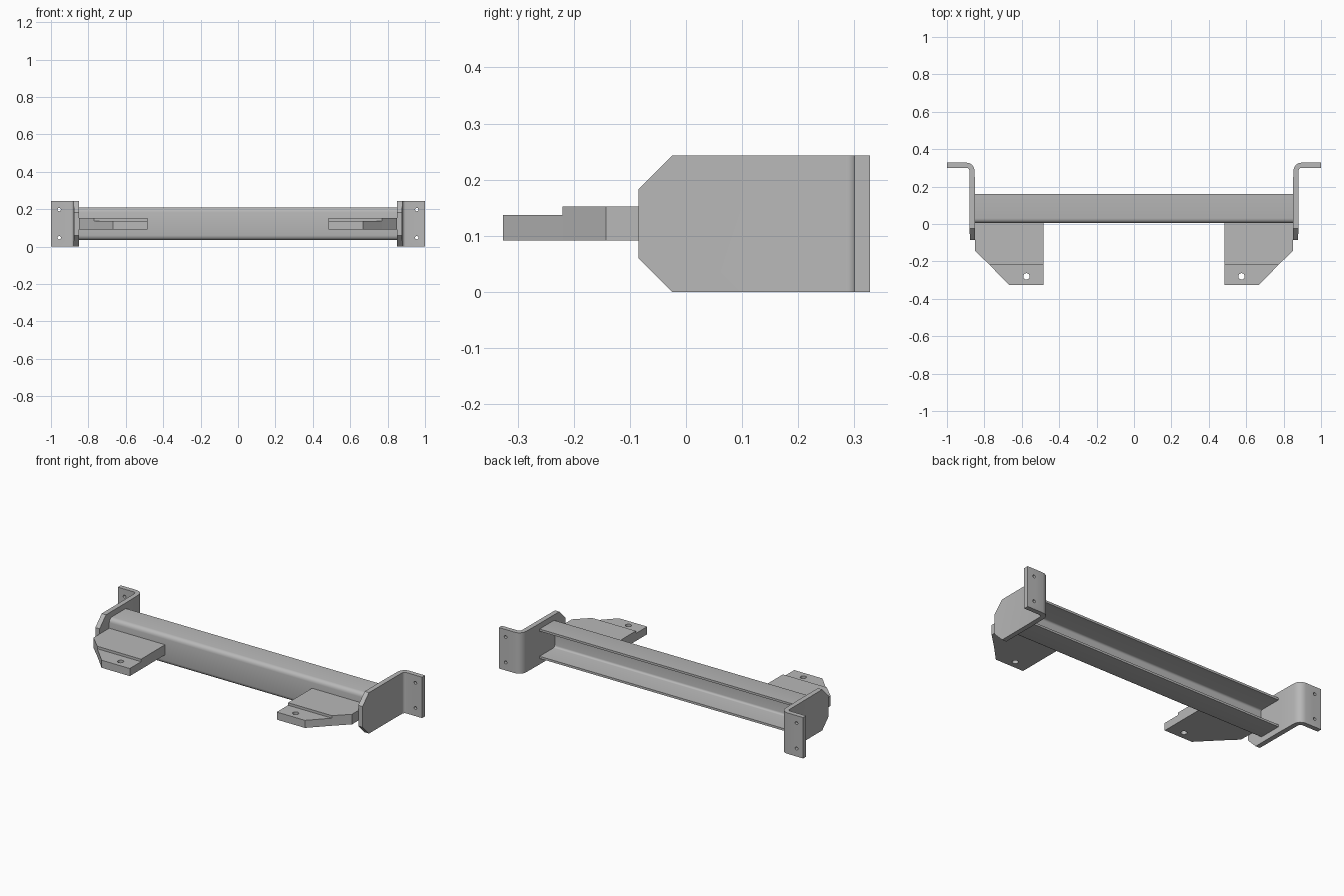
import bpy, bmesh, math
from mathutils import Vector, Matrix

cube = bpy.data.objects.get("Cube")
if cube:
    bpy.data.objects.remove(cube)

steel = bpy.data.materials.new("grey_steel")
steel.use_nodes = True
colour = (0.48, 0.48, 0.48, 1)
steel.diffuse_color = colour
steel.node_tree.nodes["Principled BSDF"].inputs["Base Color"].default_value = colour


def finish(name, bm):
    bmesh.ops.recalc_face_normals(bm, faces=bm.faces)
    mesh = bpy.data.meshes.new(name)
    bm.to_mesh(mesh)
    bm.free()
    mesh.materials.append(steel)
    obj = bpy.data.objects.new(name, mesh)
    bpy.context.collection.objects.link(obj)
    return obj


def extrude(name, points, offset):
    """Extrude a closed outline of 3D points along an offset."""
    bm = bmesh.new()
    face = bm.faces.new([bm.verts.new(p) for p in points])
    result = bmesh.ops.extrude_face_region(bm, geom=[face], use_keep_orig=True)
    moved = [v for v in result["geom"] if isinstance(v, bmesh.types.BMVert)]
    bmesh.ops.translate(bm, verts=moved, vec=offset)
    return finish(name, bm)


def arc(cx, cy, r, start, end, steps=4):
    """Points of a rounded corner, angles in degrees."""
    angles = [math.radians(start + (end - start) * i / steps) for i in range(steps + 1)]
    return [(cx + r * math.cos(a), cy + r * math.sin(a)) for a in angles]


def drill(obj, centre, radius, axis):
    """Cut a round hole and remove the cutter."""
    bm = bmesh.new()
    turn = Vector((0, 0, 1)).rotation_difference(Vector(axis)).to_matrix().to_4x4()
    bmesh.ops.create_cone(bm, cap_ends=True, segments=20, radius1=radius, radius2=radius,
                          depth=0.2, matrix=Matrix.Translation(centre) @ turn)
    cutter = finish("hole_cutter", bm)
    cutter.hide_render = True
    mod = obj.modifiers.new("hole", "BOOLEAN")
    mod.operation, mod.solver, mod.object = "DIFFERENCE", "EXACT", cutter
    graph = bpy.context.evaluated_depsgraph_get()
    mesh = bpy.data.meshes.new_from_object(obj.evaluated_get(graph))
    obj.modifiers.clear()
    obj.data = mesh
    bpy.data.objects.remove(cutter)


def smooth(obj):
    bpy.ops.object.select_all(action="DESELECT")
    obj.select_set(True)
    bpy.context.view_layer.objects.active = obj
    bpy.ops.object.shade_smooth_by_angle(angle=math.radians(32))


# Channel beam, open to the back, with rounded bends
bottom, top, front, back, wall, bend = 0.035, 0.21, 0.005, 0.16, 0.013, 0.025
near, low, high = front + bend, bottom + bend, top - bend
section = ([(back, top)] + arc(near, high, bend, 90, 180) + arc(near, low, bend, 180, 270)
           + [(back, bottom), (back, bottom + wall)]
           + arc(near, low, bend - wall, 270, 180) + arc(near, high, bend - wall, 180, 90)
           + [(back, top - wall)])
beam = extrude("channel_beam", [(-0.85, y, z) for y, z in section], (1.7, 0, 0))
smooth(beam)

for side, s in (("left", 1), ("right", -1)):
    # End bracket: upright plate bent outward into a bolting flange
    bracket_outline = ([(0.85, -0.085), (0.878, -0.085)]
                       + arc(0.896, 0.284, 0.016, 180, 90)
                       + [(1.0, 0.3), (1.0, 0.328)]
                       + arc(0.896, 0.284, 0.044, 90, 180)
                       + [(0.85, 0.17)])
    bracket = extrude(side + "_end_bracket", [(s * x, y, 0) for x, y in bracket_outline],
                      (0, 0, 0.243))
    # Clip the two front corners
    bm = bmesh.new()
    bm.from_mesh(bracket.data)
    for z, direction in ((0.183, 1), (0.06, -1)):
        cut = bmesh.ops.bisect_plane(bm, geom=bm.verts[:] + bm.edges[:] + bm.faces[:],
                                     plane_co=(0, -0.085, z), plane_no=(0, -1, direction),
                                     clear_outer=True)
        rim = [e for e in cut["geom_cut"] if isinstance(e, bmesh.types.BMEdge)]
        bmesh.ops.holes_fill(bm, edges=rim)
    bmesh.ops.recalc_face_normals(bm, faces=bm.faces)
    bm.to_mesh(bracket.data)
    bm.free()
    for z in (0.048, 0.198):
        drill(bracket, (s * 0.956, 0.31, z), 0.009, (0, 1, 0))
    smooth(bracket)

    # Mounting plate with a clipped outer corner and a lowered front step
    plate = [(0.483, 0.007), (0.483, -0.22), (0.771, -0.22), (0.85, -0.143), (0.85, 0.007)]
    extrude(side + "_mount_plate", [(s * x, y, 0.092) for x, y in plate], (0, 0, 0.06))
    step = [(0.483, -0.22), (0.483, -0.326), (0.668, -0.326), (0.771, -0.22)]
    tongue = extrude(side + "_mount_step", [(s * x, y, 0.092) for x, y in step], (0, 0, 0.045))
    drill(tongue, (s * 0.575, -0.28, 0.115), 0.017, (0, 0, 1))
    smooth(tongue)
